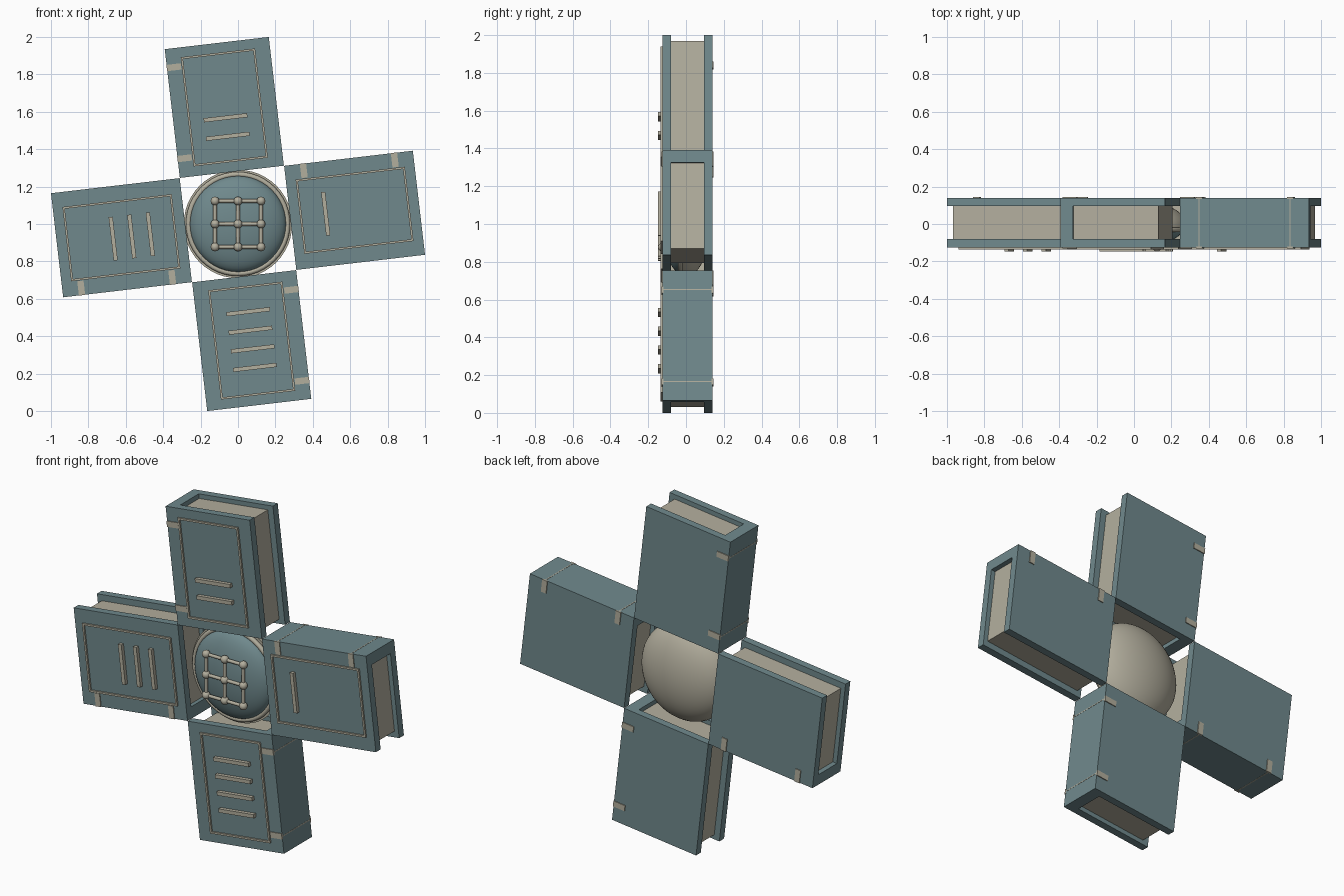
import bpy, bmesh, math
from mathutils import Matrix, Vector

cube = bpy.data.objects.get("Cube")
if cube:
    bpy.data.objects.remove(cube, do_unlink=True)


def material(name, rgb):
    m = bpy.data.materials.new(name)
    m.use_nodes = True
    col = (*rgb, 1)
    m.diffuse_color = col
    m.node_tree.nodes["Principled BSDF"].inputs["Base Color"].default_value = col
    return m


TEAL = material("dusty_teal", (0.16, 0.25, 0.265))
CREAM = material("warm_cream", (0.45, 0.425, 0.34))

CENTRE = Vector((0, 0, 1))
TILT = math.radians(6.7)
HALF, INNER, OUTER = 0.28, 0.281, 0.974     # book half width, near and far ends
FRONT, BACK, COVER = -0.125, 0.14, 0.045
MID = (INNER + OUTER) / 2


def finish(name, bm, mat, matrix, smooth=False):
    bm.transform(matrix)
    bmesh.ops.recalc_face_normals(bm, faces=bm.faces)
    mesh = bpy.data.meshes.new(name)
    bm.to_mesh(mesh)
    bm.free()
    mesh.materials.append(mat)
    obj = bpy.data.objects.new(name, mesh)
    bpy.context.collection.objects.link(obj)
    if smooth:
        bpy.ops.object.select_all(action='DESELECT')
        obj.select_set(True)
        bpy.context.view_layer.objects.active = obj
        bpy.ops.object.shade_smooth_by_angle(angle=math.radians(40))
    return obj


def boxes(name, mat, matrix, specs):
    """Each spec is a pair of opposite corners."""
    bm = bmesh.new()
    for lo, hi in specs:
        lo, hi = Vector(lo), Vector(hi)
        place = Matrix.Translation((lo + hi) / 2) @ Matrix.Diagonal((*(hi - lo), 1))
        bmesh.ops.create_cube(bm, size=1, matrix=place)
    finish(name, bm, mat, matrix)


def build_book(side, turn, bar_count):
    place = Matrix.Translation(CENTRE) @ Matrix.Rotation(turn * math.pi / 2 - TILT, 4, 'Y')

    # Hard covers and spine
    for part, y in (("front", FRONT), ("back", BACK - COVER)):
        boxes(f"{side}_book_{part}_cover", TEAL, place,
              [((-HALF, y, INNER), (HALF, y + COVER, OUTER))])
    boxes(f"{side}_book_spine", TEAL, place,
          [((-HALF, FRONT + COVER, INNER), (-HALF + 0.066, BACK - COVER, OUTER))])

    # Recessed page block
    boxes(f"{side}_book_pages", CREAM, place,
          [((-HALF + 0.06, FRONT + COVER, INNER + 0.027),
            (HALF - 0.037, BACK - COVER, OUTER - 0.027))])

    # Raised border on the front cover
    w, h, t = 0.2, 0.294, 0.011
    y0, y1 = FRONT - 0.01, FRONT + 0.002
    border = []
    for s in (-1, 1):
        a, b = sorted((s * w, s * (w - t)))
        border.append(((a, y0, MID - h), (b, y1, MID + h)))
        a, b = sorted((s * h, s * (h - t)))
        border.append(((-w + t, y0, MID + a), (w - t, y1, MID + b)))
    boxes(f"{side}_book_border", CREAM, place, border)

    # Straps folded over the spine edge
    straps = []
    for s in (-1, 1):
        v = MID + s * 0.245
        for y in (FRONT, BACK):
            straps.append(((-HALF - 0.001, y - 0.005, v - 0.017),
                           (-w - 0.004, y + 0.005, v + 0.017)))
        straps.append(((-HALF - 0.001, FRONT, v - 0.003), (-HALF + 0.01, BACK, v + 0.003)))
    boxes(f"{side}_book_straps", CREAM, place, straps)

    # Tally bars
    boxes(f"{side}_book_bars", CREAM, place,
          [((-0.117, FRONT - 0.022, 0.461 + i * 0.1), (0.117, FRONT, 0.483 + i * 0.1))
           for i in range(bar_count)])


for turn, (side, count) in enumerate((("upper", 2), ("left", 1), ("lower", 4), ("right", 3))):
    build_book(side, turn, count)


def dome(name, mat, radius, depth, y):
    """Half ellipsoid whose flat side lies at y; the sign of depth sets its direction."""
    bm = bmesh.new()
    bmesh.ops.create_uvsphere(bm, u_segments=48, v_segments=24, radius=1)
    bmesh.ops.bisect_plane(bm, geom=bm.verts[:] + bm.edges[:] + bm.faces[:], dist=1e-4,
                           plane_co=(0, 0, 0), plane_no=(0, 0, -1), clear_outer=True)
    bmesh.ops.holes_fill(bm, edges=[e for e in bm.edges if e.is_boundary])
    turn = Matrix.Rotation(math.copysign(math.pi / 2, -depth), 4, 'X')
    scale = Matrix.Diagonal((radius, abs(depth), radius, 1))
    finish(name, bm, mat, Matrix.Translation(CENTRE + Vector((0, y, 0))) @ scale @ turn, True)


# Central orb
dome("orb_back_shell", CREAM, 0.29, 0.15, -0.02)
dome("orb_front_dome", TEAL, 0.258, -0.09, -0.03)
bpy.ops.mesh.primitive_torus_add(location=CENTRE + Vector((0, -0.03, 0)),
                                 rotation=(math.pi / 2, 0, 0), major_radius=0.265,
                                 minor_radius=0.014, major_segments=48, minor_segments=10)
ring = bpy.context.object
ring.name = "orb_ring"
ring.data.materials.append(CREAM)
bpy.ops.object.shade_smooth_by_angle(angle=math.radians(60))

# Lattice of beads and rods in front of the dome
STEP = 0.123
lattice = Matrix.Translation(CENTRE + Vector((0, -0.125, 0)))
beads, rods = bmesh.new(), bmesh.new()
for i in (-1, 0, 1):
    for j in (-1, 0, 1):
        bmesh.ops.create_uvsphere(beads, u_segments=16, v_segments=10, radius=0.023,
                                  matrix=Matrix.Translation((i * STEP, 0, j * STEP)))
    for shift, spin in (((i * STEP, 0, 0), Matrix.Identity(4)),
                        ((0, 0, i * STEP), Matrix.Rotation(math.pi / 2, 4, 'Y'))):
        bmesh.ops.create_cone(rods, cap_ends=True, segments=10, radius1=0.01, radius2=0.01,
                              depth=2 * STEP, matrix=Matrix.Translation(shift) @ spin)
finish("lattice_beads", beads, CREAM, lattice, True)
finish("lattice_rods", rods, CREAM, lattice, True)
